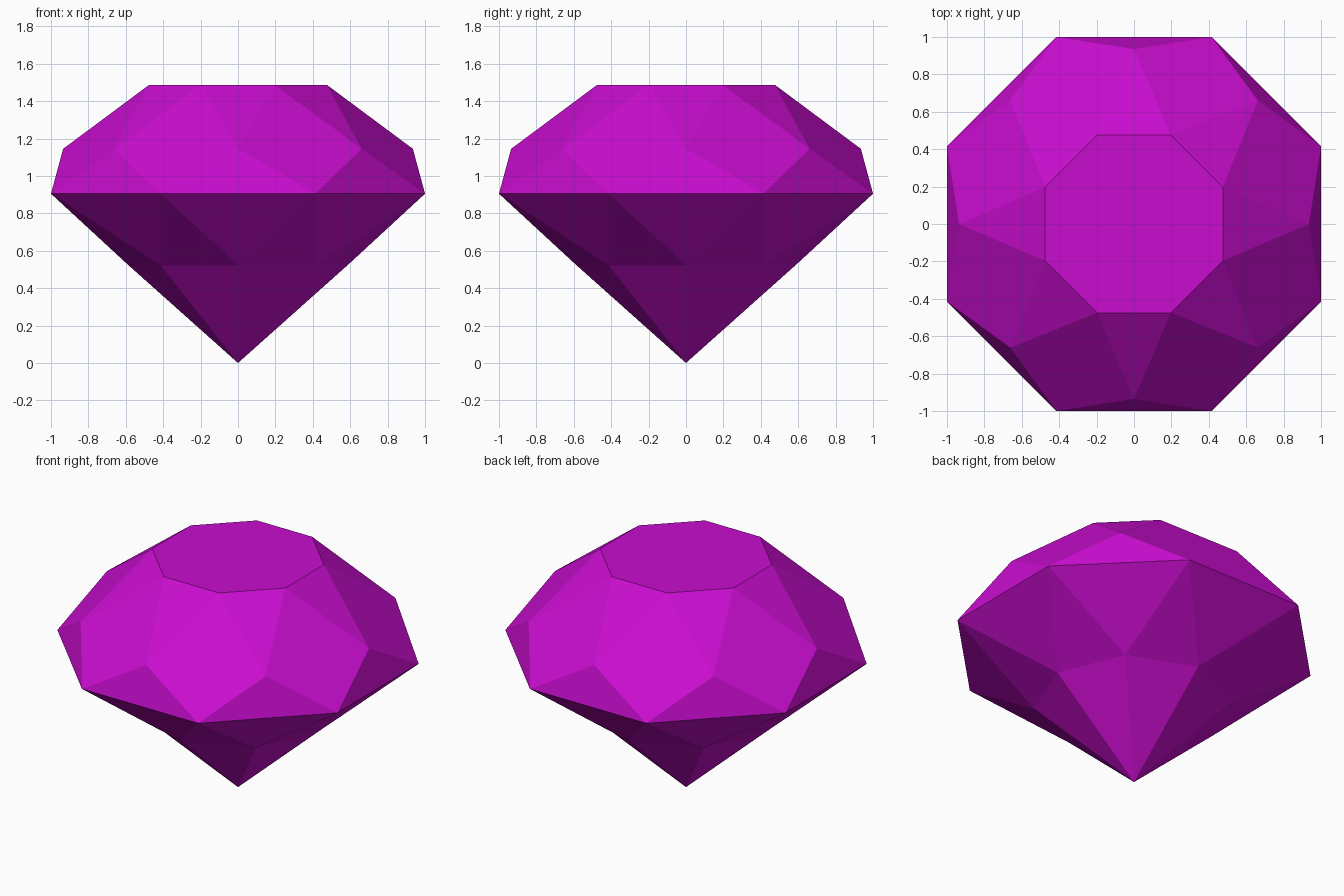
import bpy
import bmesh
from math import sin, cos, pi

SIDES = 8
STEP = 2 * pi / SIDES

cube = bpy.data.objects.get("Cube")
if cube:
    bpy.data.objects.remove(cube, do_unlink=True)

# Gem colour
magenta = bpy.data.materials.new("magenta_purple")
magenta.use_nodes = True
colour = (0.58, 0.004, 0.62, 1)
magenta.diffuse_color = colour
magenta.node_tree.nodes["Principled BSDF"].inputs["Base Color"].default_value = colour

bm = bmesh.new()


def ring(apothem, z, corner):
    """Octagon of points: corners between the axes, or points on the axes."""
    radius = apothem / cos(STEP / 2) if corner else apothem
    turn = STEP / 2 if corner else 0
    return [bm.verts.new((radius * cos(i * STEP + turn),
                          radius * sin(i * STEP + turn), z))
            for i in range(SIDES)]


table = ring(0.475, 1.487, True)
crown = ring(0.935, 1.145, False)
girdle = ring(1.0, 0.905, True)
pavilion = ring(0.585, 0.522, False)
tip = bm.verts.new((0, 0, 0))

# Flat top table
bm.faces.new(table)

for i in range(SIDES):
    n = (i + 1) % SIDES
    # Crown: star triangle, kite and girdle triangle
    bm.faces.new((table[i - 1], crown[i], table[i]))
    bm.faces.new((crown[i], girdle[i], crown[n], table[i]))
    bm.faces.new((girdle[i - 1], girdle[i], crown[i]))
    # Pavilion: girdle triangle, then the two halves of each long facet
    bm.faces.new((girdle[i], girdle[i - 1], pavilion[i]))
    bm.faces.new((girdle[i], pavilion[i], pavilion[n]))
    bm.faces.new((pavilion[i], tip, pavilion[n]))

bmesh.ops.recalc_face_normals(bm, faces=bm.faces)
mesh = bpy.data.meshes.new("cut_gem")
bm.to_mesh(mesh)
bm.free()
mesh.materials.append(magenta)
gem = bpy.data.objects.new("cut_gem", mesh)
bpy.context.collection.objects.link(gem)
